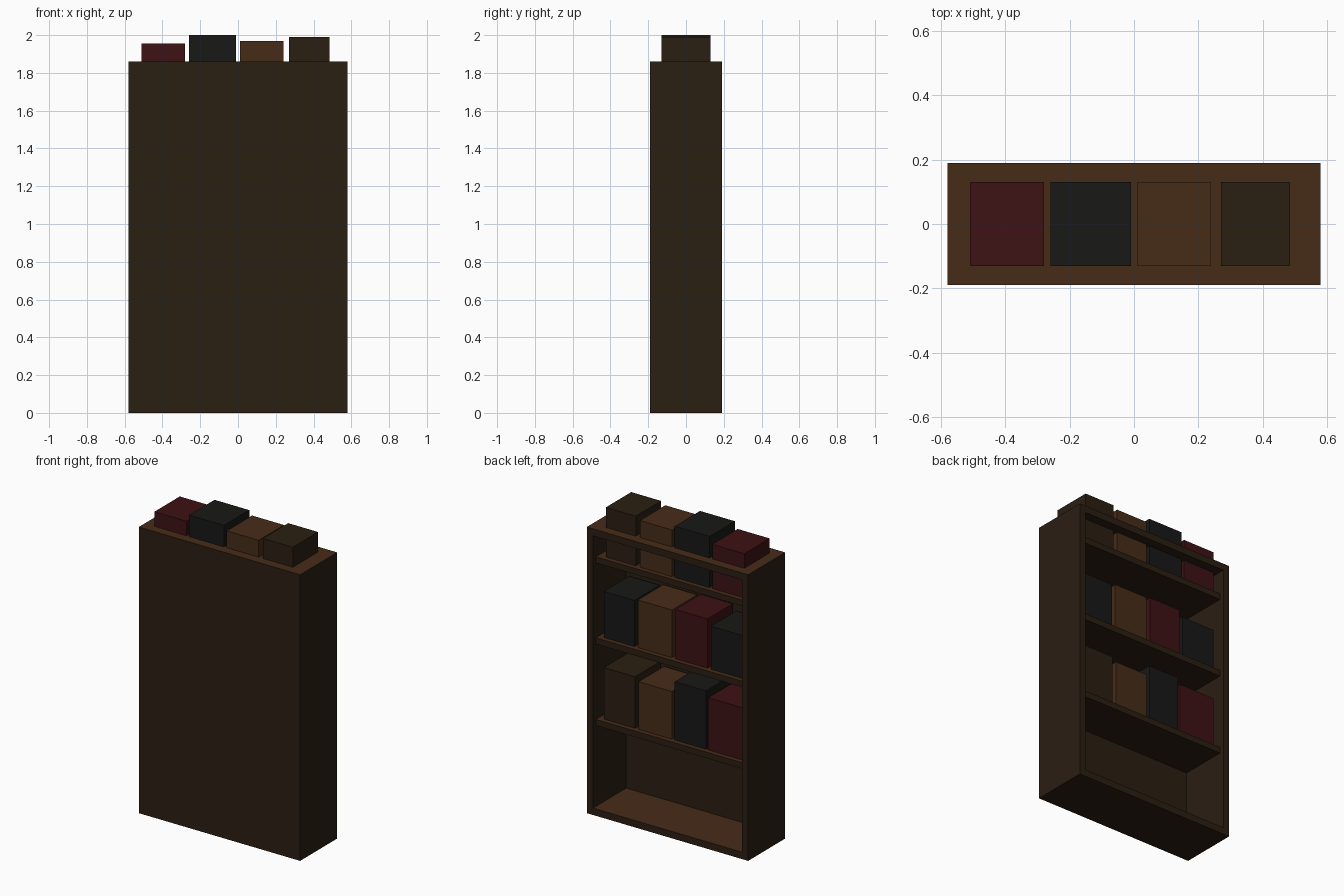
import bpy, bmesh

if "Cube" in bpy.data.objects:
    bpy.data.objects.remove(bpy.data.objects["Cube"])


def material(name, rgb):
    m = bpy.data.materials.new(name)
    m.diffuse_color = (*rgb, 1)
    m.use_nodes = True
    m.node_tree.nodes["Principled BSDF"].inputs["Base Color"].default_value = m.diffuse_color
    return m


DARK = material("dark_wood", (0.023, 0.013, 0.006))
BROWN = material("brown_wood", (0.061, 0.025, 0.0094))
RED = material("red_cover", (0.048, 0.006, 0.007))
BLACK = material("black_cover", (0.009, 0.009, 0.0085))


def box(name, x, y, z, side, top=None):
    """Box from (min, max) ranges; upward faces may get their own colour."""
    bm = bmesh.new()
    bmesh.ops.create_cube(bm, size=1)
    for v in bm.verts:
        v.co = [r[0] if c < 0 else r[1] for c, r in zip(v.co, (x, y, z))]
    bm.normal_update()
    for f in bm.faces:
        f.material_index = 1 if top and f.normal.z > 0.5 else 0
    me = bpy.data.meshes.new(name)
    me.materials.append(side)
    if top:
        me.materials.append(top)
    bm.to_mesh(me)
    bm.free()
    ob = bpy.data.objects.new(name, me)
    bpy.context.collection.objects.link(ob)
    return ob


# Case: open towards +y
W, D, H, T = 0.58, 0.19, 1.86, 0.045
depth, inner = (-D, D), (-W + T, W - T)
box("side_left", (-W, -W + T), depth, (0, H), DARK, BROWN)
box("side_right", (W - T, W), depth, (0, H), DARK, BROWN)
box("floor_board", inner, depth, (0, T), DARK, BROWN)
box("top_board", inner, depth, (H - T, H), DARK, BROWN)
box("closed_panel", inner, (-D, -0.15), (T, H - T), DARK)

# Shelves with their books: (x min, x max, z top, colour)
rows = [
    (0.61, [(-0.51, -0.25, 0.95, RED), (-0.235, -0.01, 0.99, BLACK),
            (0.01, 0.25, 0.92, BROWN), (0.275, 0.50, 0.945, DARK)]),
    (1.14, [(-0.51, -0.27, 1.42, BLACK), (-0.245, -0.015, 1.46, RED),
            (0.01, 0.255, 1.45, BROWN), (0.28, 0.50, 1.44, BLACK)]),
    (1.667, [(-0.51, -0.28, 1.955, RED), (-0.26, -0.01, 2.0, BLACK),
             (0.01, 0.24, 1.97, BROWN), (0.27, 0.485, 1.99, DARK)]),
]
for i, (z, books) in enumerate(rows, 1):
    box(f"shelf_{i}", inner, (-0.15, 0.16), (z - 0.04, z), DARK, BROWN)
    for j, (x0, x1, top, mat) in enumerate(books, 1):
        box(f"book_{i}_{j}", (x0, x1), (-0.13, 0.13), (z, top), mat)
